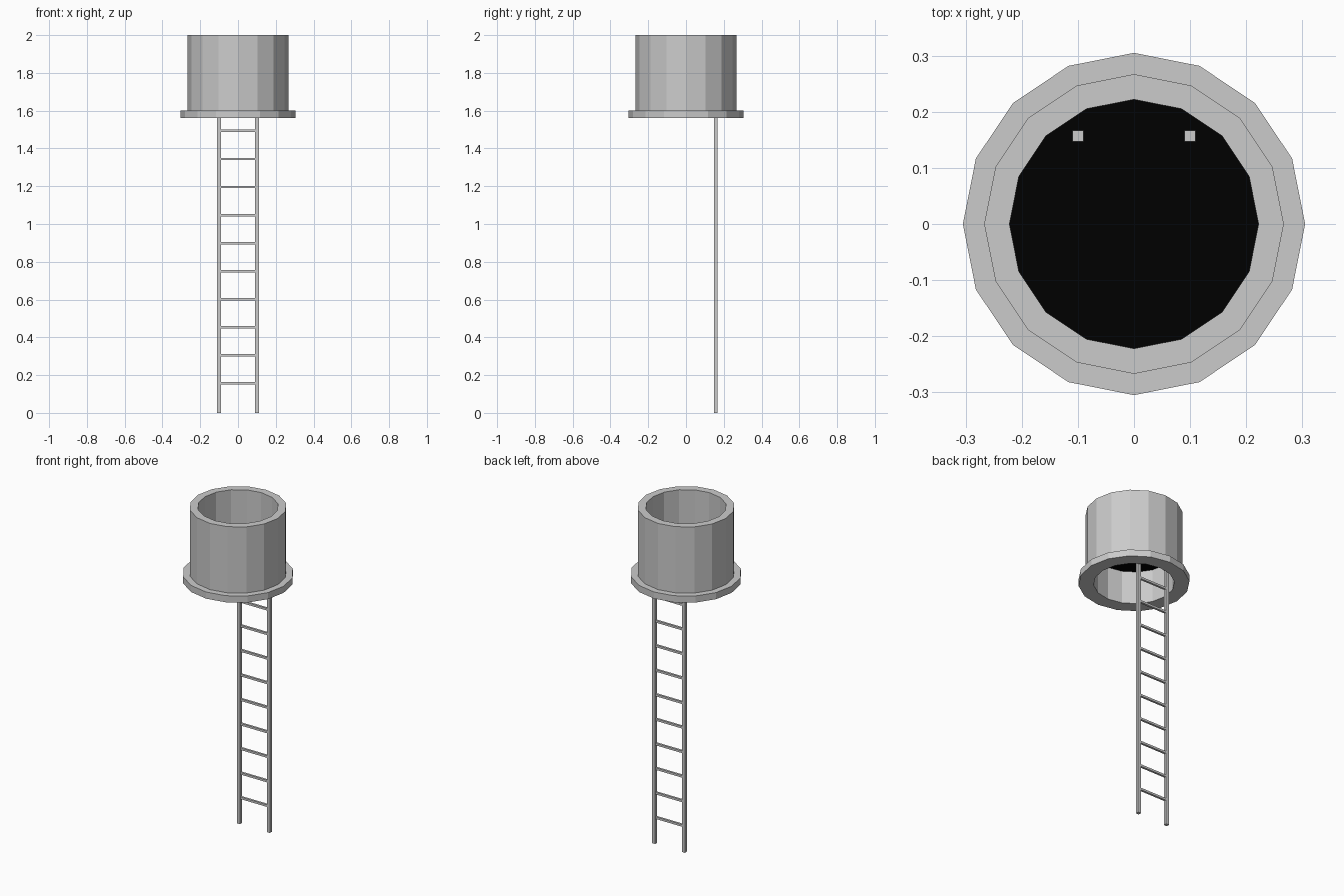
import bpy
import bmesh
import math

if "Cube" in bpy.data.objects:
    bpy.data.objects.remove(bpy.data.objects["Cube"])

SIDES = 16
INNER, OUTER, FLANGE = 0.222, 0.267, 0.305


def finish(bm, name):
    bmesh.ops.recalc_face_normals(bm, faces=bm.faces)
    mesh = bpy.data.meshes.new(name)
    bm.to_mesh(mesh)
    bm.free()
    obj = bpy.data.objects.new(name, mesh)
    bpy.context.collection.objects.link(obj)
    return obj


def lathe(name, profile):
    """Revolve a closed (radius, z) profile around the z axis."""
    bm = bmesh.new()
    rings = []
    for i in range(SIDES):
        a = 2 * math.pi * i / SIDES
        rings.append([bm.verts.new((r * math.cos(a), r * math.sin(a), z)) for r, z in profile])
    n = len(profile)
    for i in range(SIDES):
        a, b = rings[i], rings[(i + 1) % SIDES]
        for j in range(n):
            k = (j + 1) % n
            bm.faces.new((a[j], b[j], b[k], a[k]))
    return finish(bm, name)


def box(name, center, size):
    bm = bmesh.new()
    bmesh.ops.create_cube(bm, size=1)
    bmesh.ops.scale(bm, vec=size, verts=bm.verts)
    bmesh.ops.translate(bm, vec=center, verts=bm.verts)
    return finish(bm, name)


# Tube wall with a flange around its lower end
lathe("shaft_tube", [(INNER, 1.56), (FLANGE, 1.56), (FLANGE, 1.60),
                     (OUTER, 1.60), (OUTER, 2.0), (INNER, 2.0)])

# Black disc closing the inside of the tube
bm = bmesh.new()
bmesh.ops.create_circle(bm, cap_ends=True, segments=SIDES, radius=INNER)
bmesh.ops.translate(bm, vec=(0, 0, 1.76), verts=bm.verts)
disc = finish(bm, "dark_disc")
black = bpy.data.materials.new("black")
black.diffuse_color = (0, 0, 0, 1)
black.use_nodes = True
black.node_tree.nodes["Principled BSDF"].inputs["Base Color"].default_value = black.diffuse_color
disc.data.materials.append(black)

# Ladder rails, reaching just through the disc
RAIL_X, RAIL_Y, RAIL_TOP = 0.1, 0.157, 1.78
for side, label in ((-1, "left"), (1, "right")):
    box(f"ladder_rail_{label}", (side * RAIL_X, RAIL_Y, RAIL_TOP / 2), (0.02, 0.02, RAIL_TOP))

# Ladder rungs
for i in range(11):
    box(f"ladder_rung_{i + 1}", (0, RAIL_Y, 0.157 + i * 0.1484), (0.185, 0.013, 0.013))
